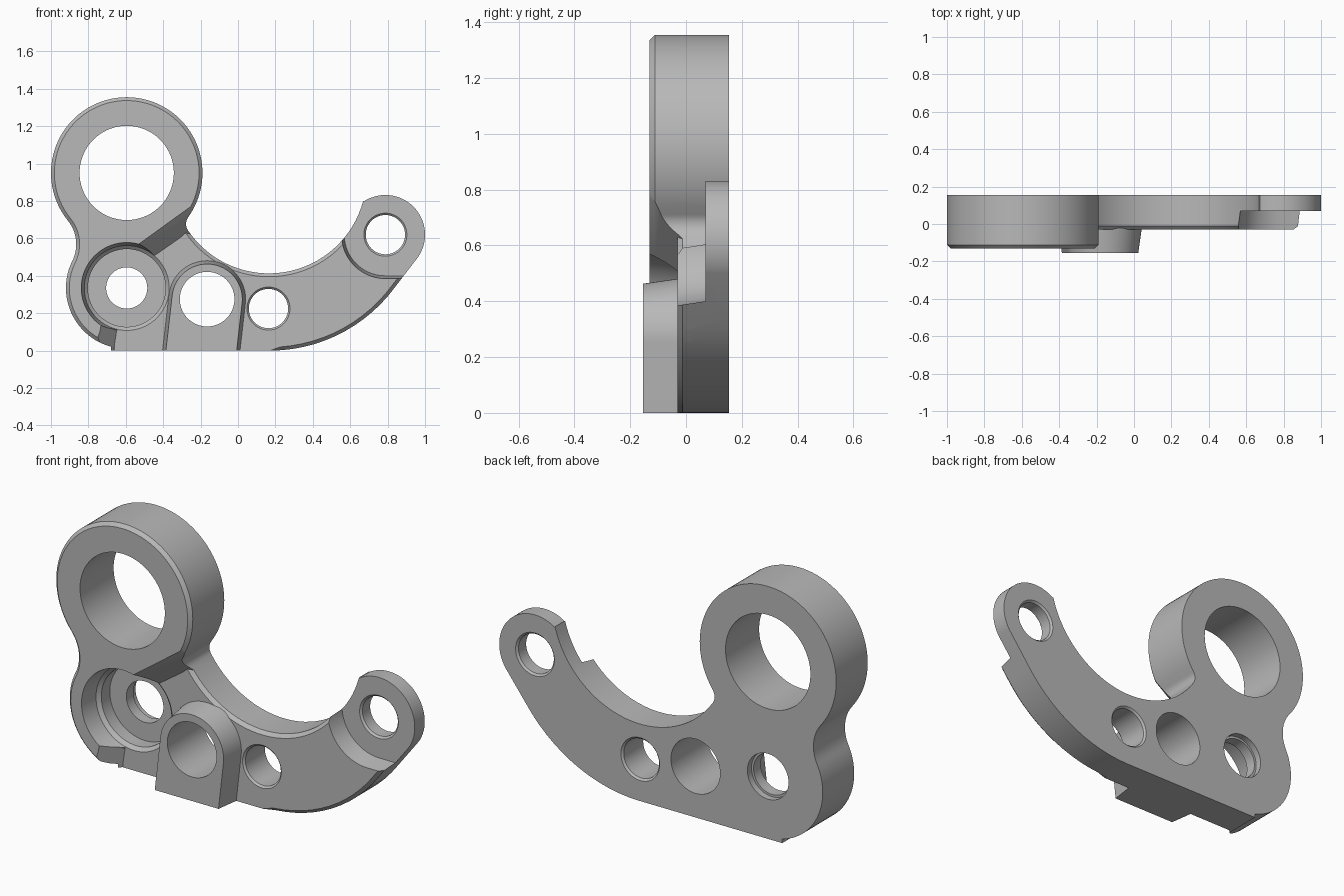
import bpy, bmesh
from math import sin, cos, radians, pi, hypot

if "Cube" in bpy.data.objects:
    bpy.data.objects.remove(bpy.data.objects["Cube"])

FRONT, PLATE, EAR, BACK = -0.13, -0.03, 0.07, 0.155
CHAMFER = 0.018

grey = bpy.data.materials.new("plain grey")
grey.use_nodes = True
grey.diffuse_color = (0.48, 0.48, 0.48, 1)
grey.node_tree.nodes["Principled BSDF"].inputs["Base Color"].default_value = (0.48, 0.48, 0.48, 1)


def arc(cx, cz, r, a0, a1, step=4):
    n = max(2, int(abs(a1 - a0) / step))
    angles = [radians(a0 + (a1 - a0) * i / n) for i in range(n + 1)]
    return [(cx + r * cos(a), cz + r * sin(a)) for a in angles]


def inset(pts, d):
    """Shrink a counterclockwise outline, leaving the flat foot on the floor."""
    out = []
    for i, (x, z) in enumerate(pts):
        (ax, az), (bx, bz) = pts[i - 1], pts[(i + 1) % len(pts)]
        l1, l2 = hypot(x - ax, z - az), hypot(bx - x, bz - z)
        nx = -(z - az) / l1 - (bz - z) / l2
        nz = (x - ax) / l1 + (bx - x) / l2
        k = 2 * d / max(nx * nx + nz * nz, 1)
        out.append((x + nx * k, 0 if z == 0 else z + nz * k))
    return out


def loft(name, sections):
    """Solid through matching outlines, each given as (y, points)."""
    bm = bmesh.new()
    rings = [[bm.verts.new((x, y, z)) for x, z in pts] for y, pts in sections]
    for a, b in zip(rings, rings[1:]):
        for i in range(len(a)):
            bm.faces.new((a[i - 1], a[i], b[i], b[i - 1]))
    bm.faces.new(rings[0])
    bm.faces.new(rings[-1])
    bmesh.ops.recalc_face_normals(bm, faces=bm.faces)
    mesh = bpy.data.meshes.new(name)
    bm.to_mesh(mesh)
    bm.free()
    mesh.materials.append(grey)
    ob = bpy.data.objects.new(name, mesh)
    bpy.context.collection.objects.link(ob)
    return ob


def bore(name, cx, cz, steps):
    """Turned cutter along y from (y, radius) steps."""
    return loft(name, [(y, arc(cx, cz, r, 0, 360, 5)[:-1]) for y, r in steps])


def combine(target, tool, operation):
    mod = target.modifiers.new(tool.name, "BOOLEAN")
    mod.operation, mod.solver, mod.object = operation, "EXACT", tool
    bpy.context.view_layer.objects.active = target
    bpy.ops.object.modifier_apply(modifier=mod.name)
    bpy.data.objects.remove(tool)


def chamfered(name, pts, front):
    return loft(name, [(front, inset(pts, CHAMFER)), (front + CHAMFER, pts), (BACK, pts)])


# Overall outline: foot, outer sweep, ear, inner sweep, large ring, waist, lobe
outline = [(-0.68, 0)]
outline += arc(0.17, 0.83, 0.83, -90, -36)
outline[1] = (0.17, 0)
outline += arc(0.788, 0.62, 0.212, -34, 123)
outline += arc(0.165, 0.935, 0.522, -15, -146)
outline += arc(-0.218, 0.677, 0.06, 214, 144, 8)[1:]
outline += arc(-0.595, 0.95, 0.405, -36, 219)[1:]
outline += arc(-1.065, 0.569, 0.2, 39, -26.5)[1:]
outline += arc(-0.595, 0.335, 0.325, 153.5, 255)[1:]

# Thick ring and lobe, relieved by a sloping wall down to the plate
body = chamfered("bracket_body", outline, FRONT)
high = [(1.2, 1.806), (-0.53, 0.57), (-0.595, 0.335), (-0.73, 0.155), (-0.81, -0.1), (1.2, -0.1)]
low = [(1.2, 1.66), (-0.53, 0.45), (-0.595, 0.335), (-0.65, 0.1), (-0.69, -0.1), (1.2, -0.1)]


def wall(t):
    pts = [(a + (c - a) * t, b + (d - b) * t) for (a, b), (c, d) in zip(high, low)]
    return FRONT + (PLATE - FRONT) * t, pts


combine(body, loft("relief", [wall(-0.5), wall(1.3)]), "DIFFERENCE")
combine(body, chamfered("plate", outline, PLATE), "UNION")


# Thin ear step at the end of the arm
def ear_gap(r):
    return arc(0.788, 0.62, r, 180, 270, 6) + [(1.2, 0.62 - r), (1.2, 1), (0.788 - r, 1)]


combine(body, loft("ear_gap", [(-0.1, ear_gap(0.245)), (PLATE, ear_gap(0.235)),
                               (EAR, ear_gap(0.22))]), "DIFFERENCE")

# Stepped pocket in the lobe
combine(body, bore("lobe_pocket", -0.595, 0.335,
                   [(-0.2, 0.245), (FRONT, 0.243), (PLATE, 0.227), (-0.012, 0.208), (0.06, 0.208),
                    (0.0601, 0.11), (0.12, 0.11), (0.1201, 0.122), (0.3, 0.122)]), "DIFFERENCE")


# Drafted boss with leaning sides
def boss_outline(r):
    pts = arc(-0.165, 0.275, r, -6.5, 173.5)
    lean = 0.114
    (rx, rz), (lx, lz) = pts[0], pts[-1]
    return pts + [(lx - lz * lean, 0), (rx - rz * lean, 0)]


combine(body, loft("boss", [(-0.155, boss_outline(0.188)), (0, boss_outline(0.21))]), "UNION")

# Through holes
combine(body, bore("ring_hole", -0.595, 0.95, [(-0.3, 0.252), (0.3, 0.252)]), "DIFFERENCE")
combine(body, bore("boss_hole", -0.165, 0.275, [(-0.3, 0.146), (0.3, 0.146)]), "DIFFERENCE")
for name, x, z, front in (("arm_hole", 0.163, 0.225, PLATE), ("ear_hole", 0.788, 0.62, EAR)):
    c = 0.01
    combine(body, bore(name, x, z, [(front - 0.2, 0.115), (front, 0.115), (front + c, 0.105),
                                    (BACK - c, 0.105), (BACK, 0.115), (0.3, 0.115)]), "DIFFERENCE")

# Smooth curved walls, crisp edges
bpy.ops.object.select_all(action="DESELECT")
body.select_set(True)
bpy.context.view_layer.objects.active = body
bpy.ops.object.shade_smooth_by_angle(angle=radians(25))
